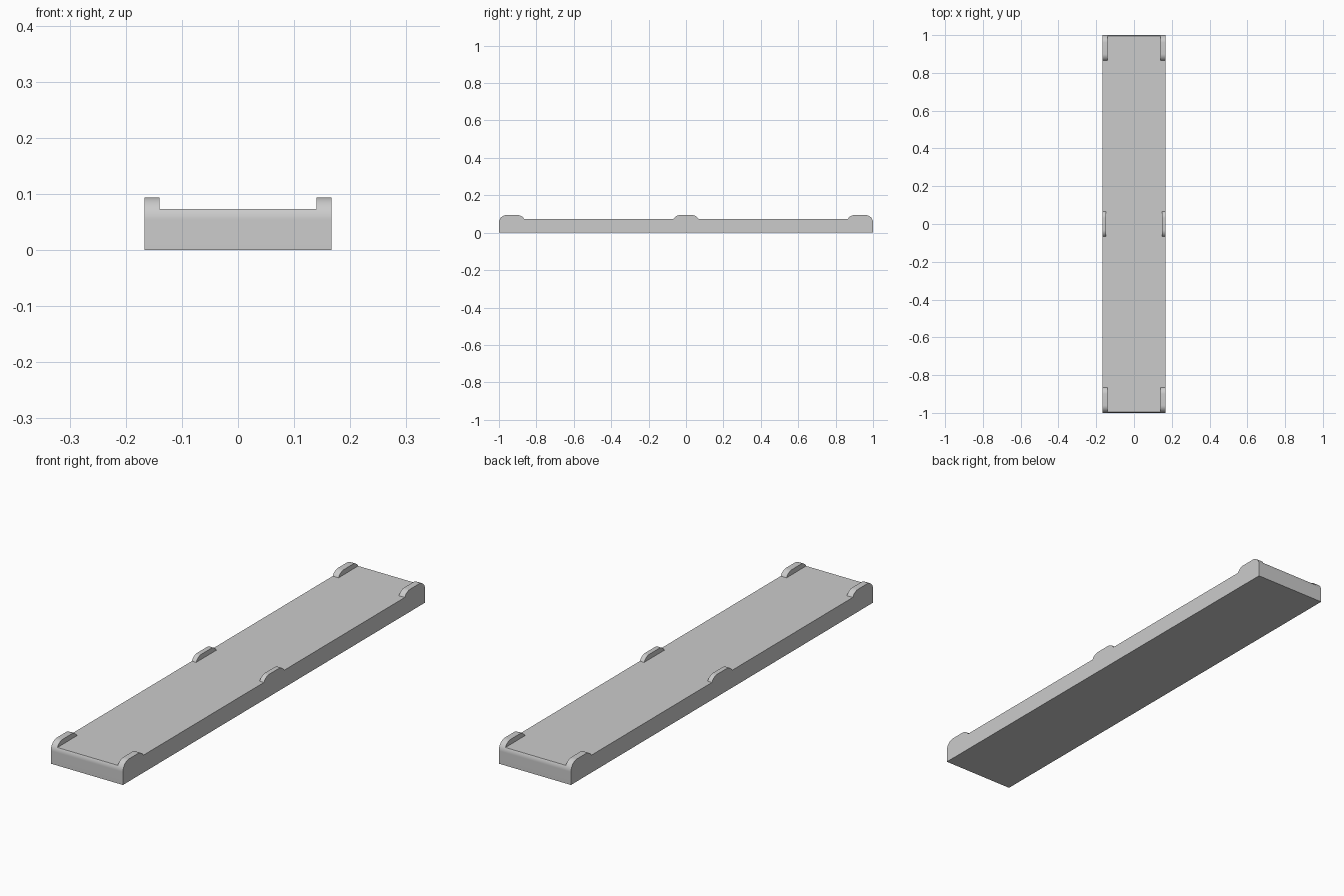
import bpy, bmesh, math

cube = bpy.data.objects.get("Cube")
if cube:
    bpy.data.objects.remove(cube, do_unlink=True)

HALF_W, HALF_L = 0.167, 1.0
DECK, TOP, R = 0.073, 0.094, 0.04

grey = bpy.data.materials.new("grey")
grey.use_nodes = True
color = (0.6, 0.6, 0.6, 1)
grey.diffuse_color = color
grey.node_tree.nodes["Principled BSDF"].inputs["Base Color"].default_value = color


def arc(cy, side, z_from, z_to, steps=10):
    """Points on a rounded corner, rising from z_from to z_to."""
    a, b = (math.asin((z - TOP + R) / R) for z in (z_from, z_to))
    angles = [a + (b - a) * i / steps for i in range(steps + 1)]
    return [(cy + side * R * math.cos(t), TOP - R + R * math.sin(t)) for t in angles]


def extrude_profile(name, profile, x0, x1):
    """Extrude a closed y-z profile between two x positions."""
    bm = bmesh.new()
    face = bm.faces.new([bm.verts.new((x0, y, z)) for y, z in profile])
    moved = bmesh.ops.extrude_face_region(bm, geom=[face])["geom"]
    verts = [v for v in moved if isinstance(v, bmesh.types.BMVert)]
    bmesh.ops.translate(bm, verts=verts, vec=(x1 - x0, 0, 0))
    bmesh.ops.recalc_face_normals(bm, faces=bm.faces)
    mesh = bpy.data.meshes.new(name)
    bm.to_mesh(mesh)
    bm.free()
    mesh.materials.append(grey)
    obj = bpy.data.objects.new(name, mesh)
    bpy.context.collection.objects.link(obj)
    bpy.ops.object.select_all(action="DESELECT")
    obj.select_set(True)
    bpy.context.view_layer.objects.active = obj
    bpy.ops.object.shade_smooth_by_angle(angle=math.radians(30))


# Flat tray with rounded upper ends
end = arc(HALF_L - R, 1, TOP - R, DECK)
tray = [(-HALF_L, 0), (HALF_L, 0)] + end + [(-y, z) for y, z in reversed(end)]
extrude_profile("tray", tray, -HALF_W, HALF_W)

# Raised retaining lips: front corners, middle, back corners
reach = R * math.cos(math.asin((DECK - TOP + R) / R))
corner = HALF_L - R + reach
lips = [("front", -corner, -0.865, 0.14),
        ("middle", -0.067, 0.067, 0.147),
        ("back", 0.865, corner, 0.14)]
for label, y0, y1, inner in lips:
    profile = arc(y1 - reach, 1, DECK, TOP) + arc(y0 + reach, -1, DECK, TOP)[::-1]
    for side, s in (("left", 1), ("right", -1)):
        extrude_profile(f"{label}_{side}_lip", profile, s * inner, s * HALF_W)
